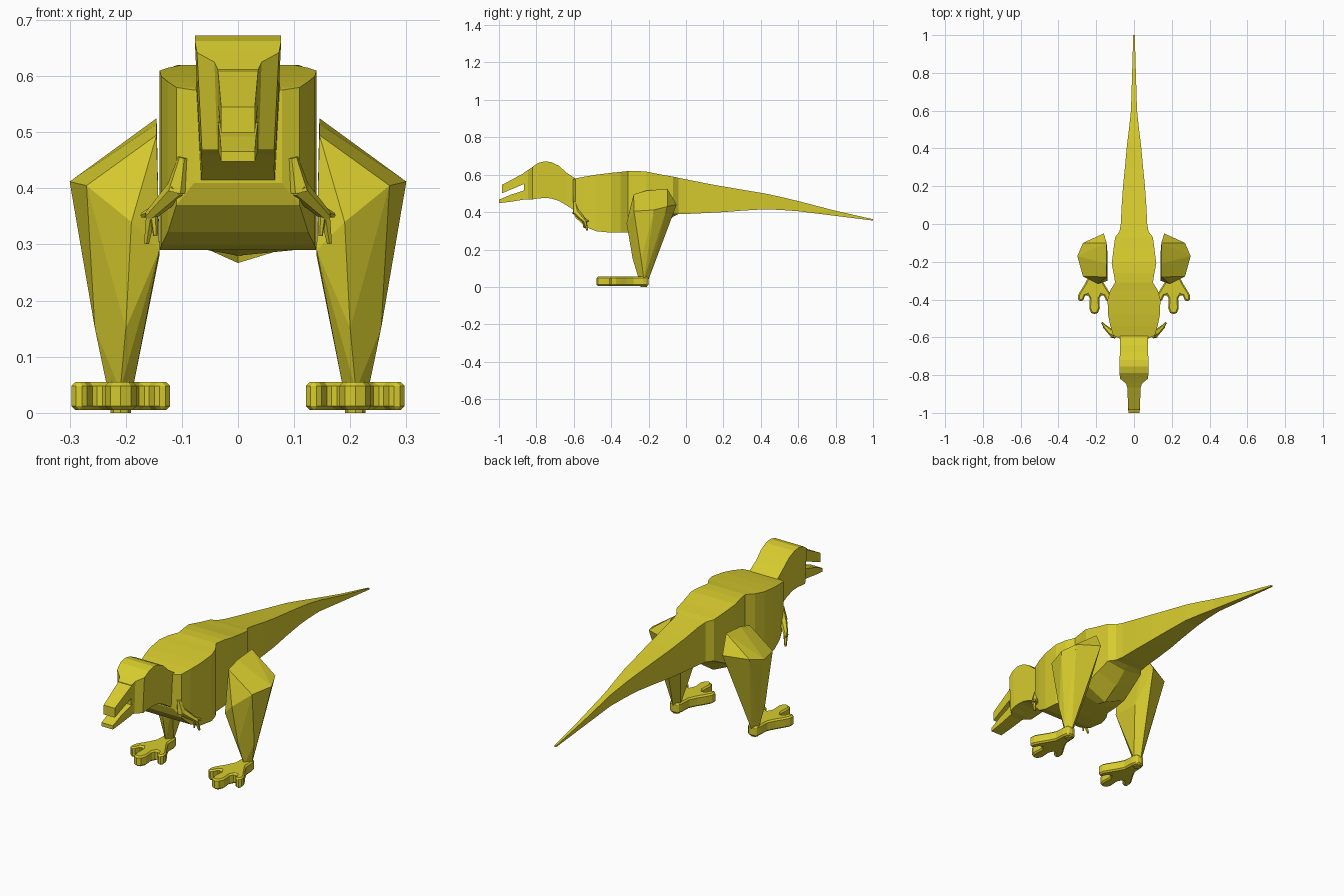
import bpy, bmesh, math
from mathutils import Vector

hide = bpy.data.materials.new("olive yellow")
hide.diffuse_color = (0.68, 0.60, 0.027, 1)


def finish(name, bm, mirror=False):
    """Turn a bmesh into a flat shaded object, optionally mirrored in x."""
    bmesh.ops.recalc_face_normals(bm, faces=bm.faces)
    me = bpy.data.meshes.new(name)
    bm.to_mesh(me)
    bm.free()
    me.materials.append(hide)
    ob = bpy.data.objects.new(name, me)
    bpy.context.collection.objects.link(ob)
    if mirror:
        m = ob.modifiers.new("mirror", 'MIRROR')
        m.use_mirror_merge = False
        m.use_clip = False
    return ob


def loft(name, rows, low=1.0):
    """Box sections along y: (y, half width, bottom z, top z, keel z)."""
    bm = bmesh.new()
    rings = []
    for y, w, zb, zt, *k in rows:
        keel = k[0] if k else zb
        pts = [(-w, zt), (w, zt), (w * low, zb), (0, keel), (-w * low, zb)]
        rings.append([bm.verts.new((x, y, z)) for x, z in pts])
    for a, b in zip(rings, rings[1:]):
        for i in range(5):
            j = (i + 1) % 5
            bm.faces.new((a[i], a[j], b[j], b[i]))
    bm.faces.new(rings[0])
    bm.faces.new(rings[-1])
    return finish(name, bm)


def rod(bm, p, q, r1, r2, sides=6):
    """Tapered rod between two points."""
    p, q = Vector(p), Vector(q)
    rot = (q - p).to_track_quat('Z', 'Y')
    ends = []
    for c, r in ((p, r1), (q, r2)):
        ends.append([bm.verts.new(c + rot @ Vector((r * math.cos(t), r * math.sin(t), 0)))
                     for t in (math.tau * i / sides for i in range(sides))])
    a, b = ends
    for i in range(sides):
        j = (i + 1) % sides
        bm.faces.new((a[i], a[j], b[j], b[i]))
    bm.faces.new(a)
    bm.faces.new(b)


# Chest, hips and tail
loft("body", [
    (-0.605, 0.078, 0.41, 0.575), (-0.59, 0.11, 0.37, 0.58),
    (-0.54, 0.125, 0.322, 0.59), (-0.48, 0.137, 0.298, 0.60),
    (-0.40, 0.14, 0.29, 0.61), (-0.35, 0.125, 0.29, 0.615),
    (-0.31, 0.10, 0.29, 0.62), (-0.26, 0.108, 0.30, 0.62, 0.28),
    (-0.21, 0.118, 0.32, 0.616, 0.267), (-0.13, 0.108, 0.36, 0.60, 0.32),
    (-0.07, 0.10, 0.39, 0.59, 0.375), (-0.04, 0.077, 0.39, 0.583),
    (0.0, 0.07, 0.39, 0.575),
])
loft("tail", [
    (0.0, 0.07, 0.39, 0.575), (0.10, 0.065, 0.395, 0.555), (0.20, 0.058, 0.40, 0.537),
    (0.30, 0.048, 0.408, 0.52), (0.42, 0.037, 0.415, 0.50), (0.50, 0.027, 0.412, 0.483),
    (0.60, 0.016, 0.405, 0.459), (0.80, 0.010, 0.38, 0.407), (1.0, 0.004, 0.355, 0.362),
])

# Neck and skull
loft("head", [
    (-0.865, 0.036, 0.468, 0.612), (-0.845, 0.042, 0.468, 0.625),
    (-0.82, 0.073, 0.468, 0.642), (-0.79, 0.077, 0.473, 0.663),
    (-0.755, 0.077, 0.476, 0.672), (-0.72, 0.076, 0.473, 0.667),
    (-0.68, 0.075, 0.46, 0.648), (-0.64, 0.073, 0.437, 0.612),
    (-0.59, 0.075, 0.405, 0.578),
], low=0.88)

# Open mouth
loft("upper_jaw", [(-0.985, 0.03, 0.50, 0.545), (-0.86, 0.036, 0.553, 0.612)])
loft("lower_jaw", [(-1.0, 0.03, 0.448, 0.466), (-0.94, 0.032, 0.455, 0.492),
                   (-0.86, 0.036, 0.468, 0.518)])

# Thigh and shin, one faceted solid per side
bm = bmesh.new()
for p in [
    (0.145, -0.10, 0.525), (0.145, -0.21, 0.515), (0.145, -0.28, 0.495),   # hip ridge
    (0.27, -0.278, 0.405), (0.30, -0.17, 0.412),                           # outer knee
    (0.27, -0.10, 0.43), (0.16, -0.05, 0.44),                              # back of thigh
    (0.19, -0.318, 0.34), (0.14, -0.30, 0.29), (0.14, -0.16, 0.28),        # front and inside
    (0.255, -0.24, 0.15), (0.165, -0.24, 0.15), (0.20, -0.285, 0.15),      # shin
    (0.232, -0.225, 0.04), (0.188, -0.225, 0.04),                          # ankle
    (0.21, -0.252, 0.04), (0.21, -0.20, 0.04),
]:
    bm.verts.new(p)
bmesh.ops.convex_hull(bm, input=bm.verts)
bmesh.ops.dissolve_limit(bm, angle_limit=math.radians(4), verts=bm.verts, edges=bm.edges)
finish("leg", bm, mirror=True)

# Three-toed foot: half outline, reflected and extruded
half = [(0, -0.20), (0.022, -0.204), (0.03, -0.23), (0.032, -0.28), (0.05, -0.315),
        (0.072, -0.35), (0.086, -0.375), (0.088, -0.397), (0.075, -0.412), (0.06, -0.403),
        (0.05, -0.38), (0.036, -0.375), (0.025, -0.395), (0.028, -0.445), (0.018, -0.47),
        (0, -0.478)]
outline = half + [(-x, y) for x, y in half[-2:0:-1]]
bm = bmesh.new()
sole = bm.faces.new([bm.verts.new((0.209 + x, y, 0.005)) for x, y in outline])
top = bmesh.ops.extrude_face_region(bm, geom=[sole])
bmesh.ops.translate(bm, vec=(0, 0, 0.05),
                    verts=[v for v in top["geom"] if isinstance(v, bmesh.types.BMVert)])
foot = finish("foot", bm, mirror=True)
bev = foot.modifiers.new("bevel", 'BEVEL')
bev.width = 0.007
bev.segments = 1
bev.angle_limit = math.radians(60)
# Ankle pad reaching the ground
bm = bmesh.new()
rod(bm, (0.209, -0.226, 0.0), (0.209, -0.226, 0.058), 0.018, 0.022, 8)
finish("heel", bm, mirror=True)

# Small arm with claws
bm = bmesh.new()
rod(bm, (0.098, -0.595, 0.455), (0.108, -0.585, 0.395), 0.009, 0.022)
rod(bm, (0.105, -0.588, 0.402), (0.158, -0.54, 0.35), 0.02, 0.010)
rod(bm, (0.155, -0.542, 0.354), (0.163, -0.528, 0.302), 0.010, 0.005)
rod(bm, (0.150, -0.546, 0.355), (0.147, -0.545, 0.315), 0.008, 0.004)
rod(bm, (0.150, -0.546, 0.36), (0.170, -0.522, 0.352), 0.009, 0.005)
finish("arm", bm, mirror=True)
